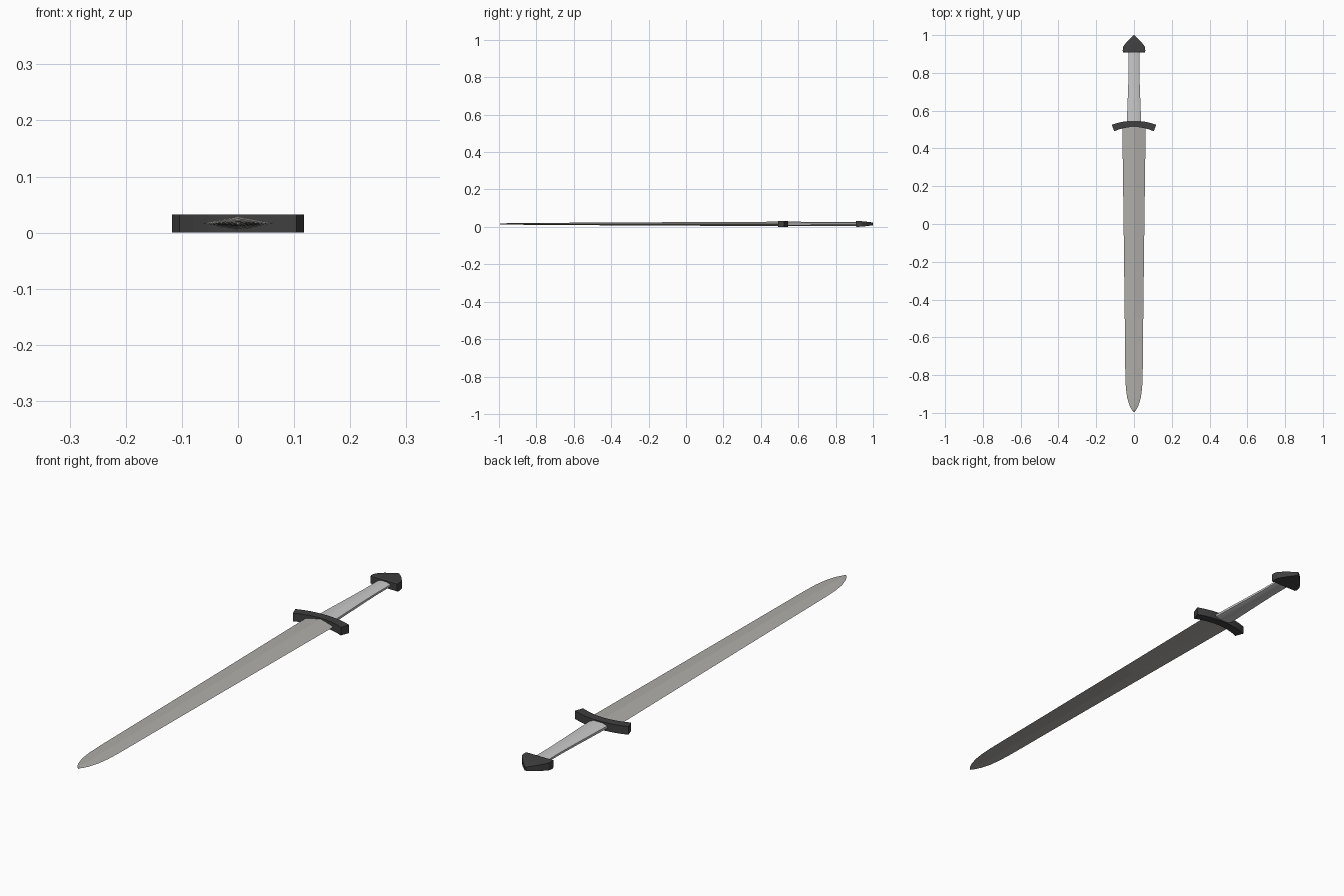
import bpy, bmesh, math

if "Cube" in bpy.data.objects:
    bpy.data.objects.remove(bpy.data.objects["Cube"])

ZC = 0.016  # mid-plane height of the sword


def material(name, rgb):
    m = bpy.data.materials.new(name)
    m.diffuse_color = (*rgb, 1)
    m.use_nodes = True
    m.node_tree.nodes["Principled BSDF"].inputs["Base Color"].default_value = m.diffuse_color
    return m


steel = material("steel", (0.43, 0.42, 0.40))
pale = material("pale_grip", (0.58, 0.58, 0.58))
dark = material("dark_iron", (0.05, 0.05, 0.05))


def finish(name, bm, mat, smooth=None):
    bmesh.ops.remove_doubles(bm, verts=bm.verts, dist=1e-5)
    bmesh.ops.recalc_face_normals(bm, faces=bm.faces)
    me = bpy.data.meshes.new(name)
    bm.to_mesh(me)
    bm.free()
    ob = bpy.data.objects.new(name, me)
    bpy.context.collection.objects.link(ob)
    me.materials.append(mat)
    if smooth:
        bpy.context.view_layer.objects.active = ob
        ob.select_set(True)
        bpy.ops.object.shade_smooth_by_angle(angle=math.radians(smooth))
        ob.select_set(False)
    return ob


def loft(name, section, stations, mat, smooth=None):
    """Sweep a unit section along y; stations are (y, half width, half thickness)."""
    bm = bmesh.new()
    rings = [[bm.verts.new((x * w, y, ZC + z * t)) for x, z in section]
             for y, w, t in stations]
    n = len(section)
    for a, b in zip(rings, rings[1:]):
        for i in range(n):
            bm.faces.new((a[i], a[(i + 1) % n], b[(i + 1) % n], b[i]))
    bm.faces.new(rings[0])
    bm.faces.new(rings[-1])
    return finish(name, bm, mat, smooth)


# Blade: diamond section, gentle taper, rounded point
diamond = [(1, 0), (0, 1), (-1, 0), (0, -1)]
loft("blade", diamond, [
    (0.53, 0.062, 0.012), (0.0, 0.055, 0.0095), (-0.5, 0.049, 0.007),
    (-0.80, 0.046, 0.005), (-0.87, 0.043, 0.0045), (-0.92, 0.036, 0.004),
    (-0.96, 0.024, 0.0035), (-0.985, 0.011, 0.003), (-0.995, 0.002, 0.002)], steel)

# Grip: flattened octagon flaring towards the guard
octagon = [(1, .4), (.45, 1), (-.45, 1), (-1, .4),
           (-1, -.4), (-.45, -1), (.45, -1), (1, -.4)]
loft("grip", octagon, [
    (0.53, 0.038, 0.012), (0.62, 0.035, 0.0115), (0.72, 0.031, 0.011),
    (0.82, 0.028, 0.010), (0.92, 0.028, 0.010)], pale, 30)

# Guard: square bar bent in a shallow arc, ends dipping towards the blade
bm = bmesh.new()
rings = []
for i in range(9):
    u = i / 4 - 1
    a = u * 0.36
    cx, cy = 0.111 * math.sin(a) / math.sin(0.36), 0.53 - 0.022 * u * u
    hw = 0.016 + 0.002 * abs(u)
    dx, dy = math.sin(a) * hw, math.cos(a) * hw
    rings.append([bm.verts.new((cx + s * dx, cy + s * dy, ZC + z))
                  for s, z in ((1, .016), (1, -.016), (-1, -.016), (-1, .016))])
for a, b in zip(rings, rings[1:]):
    for i in range(4):
        bm.faces.new((a[i], a[(i + 1) % 4], b[(i + 1) % 4], b[i]))
bm.faces.new(rings[0])
bm.faces.new(rings[-1])
finish("guard", bm, dark)

# Pommel: flat wedge narrowing in width and thickness to the end
block = [(1, 1), (-1, 1), (-1, -1), (1, -1)]
loft("pommel", block, [
    (0.909, 0.058, 0.0145), (0.917, 0.060, 0.016), (0.938, 0.058, 0.0145),
    (0.965, 0.038, 0.012), (0.985, 0.018, 0.0095), (1.0, 0.003, 0.007)], dark)
